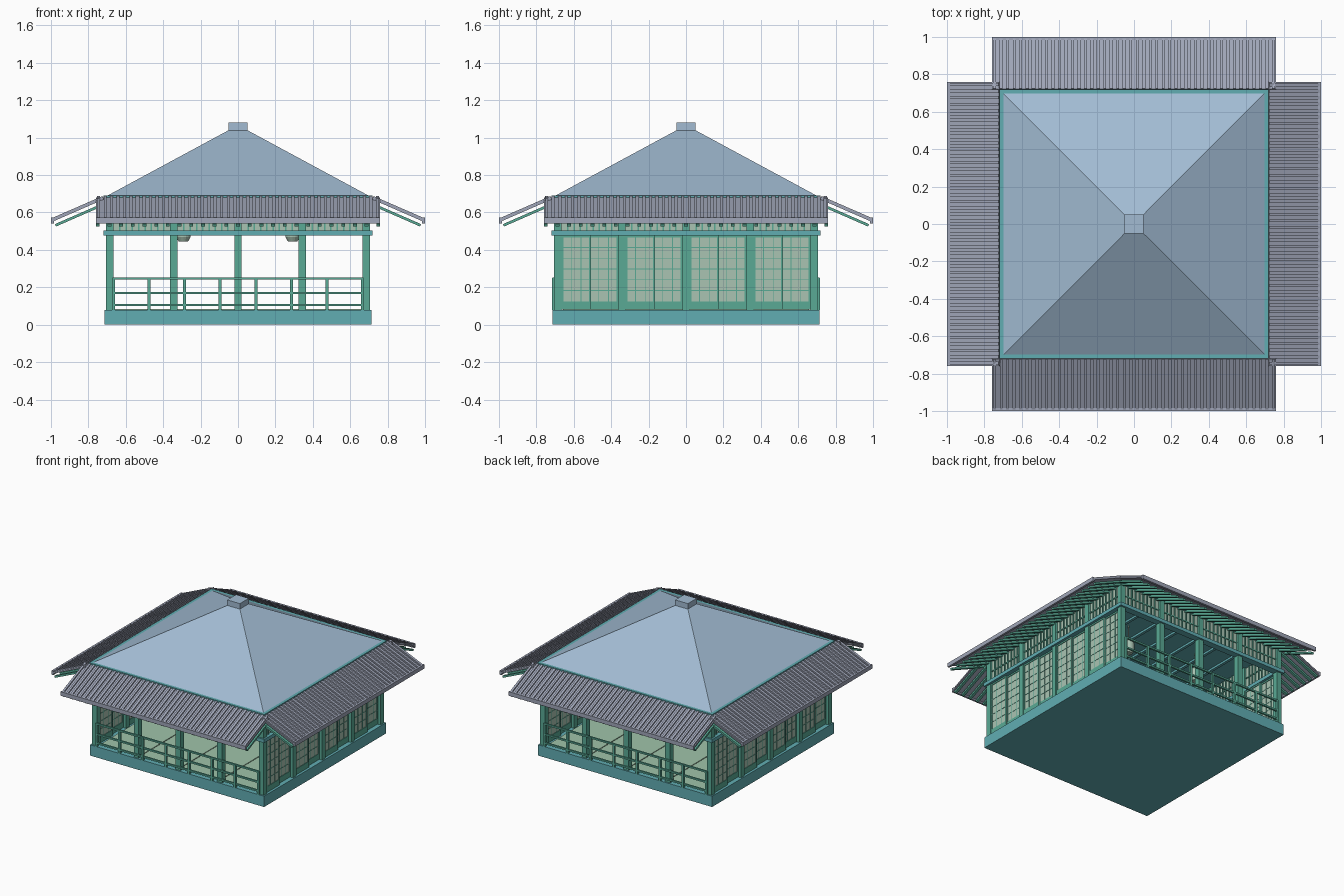
import bpy, bmesh, math, random
from mathutils import Matrix, Vector

if "Cube" in bpy.data.objects:
    bpy.data.objects.remove(bpy.data.objects["Cube"])

random.seed(4)


def mat(name, col):
    m = bpy.data.materials.new(name)
    m.diffuse_color = (*col, 1)
    m.use_nodes = True
    m.node_tree.nodes["Principled BSDF"].inputs["Base Color"].default_value = m.diffuse_color
    return m


TEAL = mat("teal_wood", (0.12, 0.42, 0.45))
GREEN = mat("green_wood", (0.10, 0.40, 0.30))
PAPER = mat("paper", (0.40, 0.55, 0.45))
ROOF = mat("roof_blue", (0.36, 0.50, 0.65))
TILE = mat("eave_tile", (0.35, 0.38, 0.48))
MAT = mat("floor_mat", (0.35, 0.55, 0.40))


def make(name, bm, material):
    me = bpy.data.meshes.new(name)
    bm.to_mesh(me)
    bm.free()
    ob = bpy.data.objects.new(name, me)
    me.materials.append(material)
    bpy.context.collection.objects.link(ob)
    return ob


def box(bm, x0, x1, y0, y1, z0, z1, m=Matrix()):
    """Axis-aligned box between limits, then moved by m."""
    t = Matrix.Translation(((x0 + x1) / 2, (y0 + y1) / 2, (z0 + z1) / 2))
    s = Matrix.Diagonal((x1 - x0, y1 - y0, z1 - z0, 1))
    bmesh.ops.create_cube(bm, size=1, matrix=m @ t @ s)


def turn(k):
    return Matrix.Rotation(k * math.pi / 2, 4, 'Z')


def boxes(name, material, items, m=Matrix()):
    bm = bmesh.new()
    for b in items:
        box(bm, *b, m)
    return make(name, bm, material)


# Base and floor mats
boxes("base", TEAL, [(-.715, .715, -.715, .715, 0, .08)])
mats = []
for i in range(4):
    for j in range(2):
        x, y = -.66 + i * .33, -.66 + j * .66
        mats.append((x + .003, x + .327, y + .003, y + .657, .078, .085))
boxes("floor_mats", MAT, mats)

# Posts around the edge
grid = [-.685, -.3425, 0, .3425, .685]
boxes("posts", GREEN, [(x - .02, x + .02, y - .02, y + .02, .08, .67)
                       for x in grid for y in grid if max(abs(x), abs(y)) > .6])

# Ceiling with boards
ceil = [(-.69, .69, -.69, .69, .66, .68)]
ceil += [(x - .01, x + .01, -.68, .68, .645, .662) for x in [-.51 + .17 * i for i in range(7)]]
boxes("ceiling", TEAL, ceil)

names = ["front", "right", "back", "left"]
for k, side in enumerate(names):
    R = turn(k)
    # Tie beam and wall plate
    boxes(side + "_beams", TEAL, [(-.718, .718, -.718, -.668, .477, .503),
                                  (-.72, .72, -.72, -.695, .655, .69)], R)
    # Transom panels and their bars
    paper, bars = [], []
    for a, b in zip(grid, grid[1:]):
        a, b = a + .02, b - .02
        paper.append((a, b, -.688, -.682, .50, .66))
        for i in range(1, 9):
            x = a + (b - a) * i / 9
            bars.append((x - .004, x + .004, -.695, -.675, .50, .66))
        bars.append((a, b, -.694, -.676, .576, .584))
    boxes(side + "_transom_panels", PAPER, paper, R)
    boxes(side + "_transom_bars", GREEN, bars, R)

    if k % 2 == 0:
        # Railing on the open sides
        rail = [(-.67, .67, -.715, -.702, z - .006, z + .006) for z in (.105, .17, .247)]
        rail += [(x - .008, x + .008, -.717, -.701, .08, .25)
                 for x in [-.665 + .19 * i for i in range(8)]]
        boxes(side + "_railing", GREEN, rail, R)
    else:
        # Sliding screens, two to a bay on offset tracks
        sheet, frame = [], []
        for a, b in zip(grid, grid[1:]):
            a, b = a + .02, b - .02
            mid = (a + b) / 2
            for p, q, y in ((a, mid + .005, -.693), (mid - .005, b, -.678)):
                sheet.append((p, q, y - .002, y + .002, .082, .478))
                f0, f1 = y - .006, y + .006
                frame += [(p, p + .01, f0, f1, .082, .478), (q - .01, q, f0, f1, .082, .478),
                          (p, q, f0, f1, .082, .125), (p, q, f0, f1, .466, .478)]
                for i in (1, 2):
                    x = p + (q - p) * i / 3
                    frame.append((x - .002, x + .002, y - .004, y + .004, .12, .47))
                for i in range(1, 6):
                    z = .125 + .345 * i / 6
                    frame.append((p, q, y - .004, y + .004, z - .002, z + .002))
        boxes(side + "_screen_paper", PAPER, sheet, R)
        boxes(side + "_screen_frames", GREEN, frame, R)

    # Sloping eave: local y runs down the slope from the wall plate
    top, end = Vector((0, -.72, .677)), Vector((0, -.988, .560))
    L = (end - top).length
    tilt = math.atan2(top.z - end.z, top.y - end.y)
    S = R @ Matrix.Translation(top) @ Matrix.Rotation(tilt, 4, 'X')
    boxes(side + "_eave_sheet", TILE, [(-.76, .76, -L, 0, -.007, .003)], S)
    n = 44
    tiles = []
    for i in range(n):
        x = -.745 + 1.49 * i / (n - 1)
        w = random.uniform(.007, .010)
        tiles.append((x - w, x + w, -L - .003, 0, .002, .012))
    boxes(side + "_eave_battens", TILE, tiles, S)
    # Rafters beneath, tied by a board at the edge
    rafters = [(x - .01, x + .01, -L, .02, -.038, -.024)
               for x in [-.75 + 1.5 * i / 24 for i in range(25)]]
    boxes(side + "_rafters", GREEN, rafters, S)
    boxes(side + "_eave_edge", TILE, [(-.76, .76, -1.0, -.985, .542, .572)], R)

# Main roof: truncated pyramid with a cap block
bm = bmesh.new()
bmesh.ops.create_cone(bm, cap_ends=True, segments=4, radius1=.708 * math.sqrt(2),
                      radius2=.05 * math.sqrt(2), depth=.355,
                      matrix=Matrix.Translation((0, 0, .8625)) @ Matrix.Rotation(math.pi / 4, 4, 'Z'))
make("roof", bm, ROOF)
boxes("roof_cap", ROOF, [(-.052, .052, -.052, .052, 1.038, 1.08)])

# Hanging lanterns with cords
bm = bmesh.new()
for x in (-.292, .292):
    for y in (-.292, .292):
        for r1, r2, z0, z1 in ((.025, .038, .445, .468), (.038, .038, .468, .52),
                               (.038, .025, .52, .54), (.003, .003, .54, .66)):
            bmesh.ops.create_cone(bm, cap_ends=True, segments=16, radius1=r1, radius2=r2,
                                  depth=z1 - z0, matrix=Matrix.Translation((x, y, (z0 + z1) / 2)))
make("lanterns", bm, PAPER)
